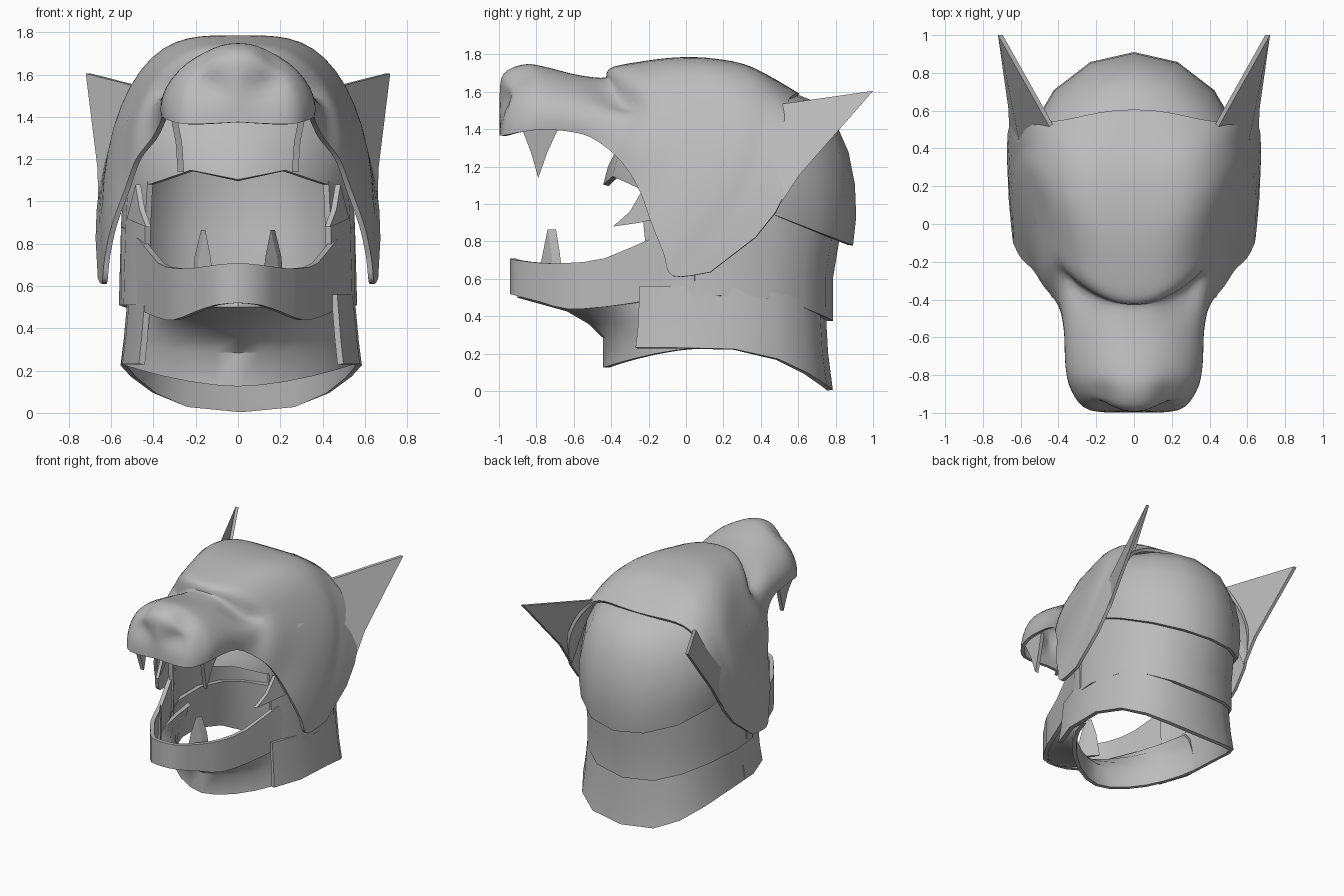
import bpy, bmesh, math
from mathutils import Vector

cube = bpy.data.objects.get("Cube")
if cube:
    bpy.data.objects.remove(cube, do_unlink=True)

steel = bpy.data.materials.new("grey_steel")
steel.use_nodes = True
GREY = (0.5, 0.5, 0.5, 1)
steel.diffuse_color = GREY
steel.node_tree.nodes["Principled BSDF"].inputs["Base Color"].default_value = GREY


def finish(name, bm, thickness=0, angle=40):
    bmesh.ops.remove_doubles(bm, verts=bm.verts, dist=0.0005)
    bmesh.ops.recalc_face_normals(bm, faces=bm.faces)
    mesh = bpy.data.meshes.new(name)
    bm.to_mesh(mesh)
    bm.free()
    mesh.materials.append(steel)
    obj = bpy.data.objects.new(name, mesh)
    bpy.context.collection.objects.link(obj)
    bpy.ops.object.select_all(action="DESELECT")
    obj.select_set(True)
    bpy.context.view_layer.objects.active = obj
    if thickness:
        mod = obj.modifiers.new("plate", "SOLIDIFY")
        mod.thickness = thickness
        mod.offset = 0
        bpy.ops.object.modifier_apply(modifier="plate")
    bpy.ops.object.shade_smooth_by_angle(angle=math.radians(angle))


def sheet(name, rows, thickness=0.03, angle=40):
    """Plate lofted through rows of points."""
    bm = bmesh.new()
    grid = [[bm.verts.new(p) for p in row] for row in rows]
    for r, s in zip(grid, grid[1:]):
        for i in range(len(r) - 1):
            bm.faces.new((r[i], r[i + 1], s[i + 1], s[i]))
    finish(name, bm, thickness, angle)


def prism(name, points, offset):
    """Flat polygon extruded along an offset."""
    bm = bmesh.new()
    face = bm.faces.new([bm.verts.new(p) for p in points])
    new = bmesh.ops.extrude_face_region(bm, geom=[face])["geom"]
    moved = [v for v in new if isinstance(v, bmesh.types.BMVert)]
    bmesh.ops.translate(bm, verts=moved, vec=offset)
    finish(name, bm, angle=20)


def spline(rows, steps):
    """Catmull-Rom through the rows."""
    out = []
    for i in range(len(rows) - 1):
        a, b, c, d = (rows[min(max(j, 0), len(rows) - 1)] for j in range(i - 1, i + 3))
        for k in range(steps):
            t = k / steps
            out.append([q + t / 2 * (r - p + t * (2 * p - 5 * q + 4 * r - s + t * (3 * (q - r) + s - p)))
                        for p, q, r, s in zip(a, b, c, d)])
    return out + [list(rows[-1])]


# Beast mask: crown y, crown z, half width, lower edge y, lower edge z, squareness, back sweep, socket
STATIONS = [
    (-.985, 1.59, 0, -.985, 1.375, 2.2, 0, 0), (-.965, 1.69, .24, -.975, 1.365, 2.2, 0, 0),
    (-.86, 1.735, .335, -.88, 1.385, 2.3, 0, 0), (-.75, 1.72, .365, -.75, 1.40, 2.4, 0, 0),
    (-.58, 1.685, .375, -.55, 1.375, 2.6, .5, .2), (-.43, 1.70, .415, -.42, 1.30, 2.8, 1.2, 1),
    (-.40, 1.715, .495, -.32, 1.20, 3, 1.4, 0), (-.27, 1.745, .55, -.24, 1.06, 3.4, 1.3, 0),
    (-.05, 1.772, .615, -.18, .89, 3.8, 1, 0), (.15, 1.765, .65, -.12, .74, 4, .6, 0),
    (.35, 1.72, .665, -.07, .615, 4.2, .2, 0), (.60, 1.58, .685, .13, .635, 5, -.5, 0)]


def bump(p, centre, size):
    return math.exp(-((p - Vector(centre)).length / size) ** 2)


def mask_point(station, t):
    yt, zt, w, yb, zb, n, sweep, socket = station
    side = 1 if t >= 0 else -1
    t = abs(t)
    a = math.pi / 2 * (3 * t * t - 2 * t ** 3)
    h = max(math.cos(a), 0) ** (2 / n)
    x = max(w, 0) * math.sin(a) ** (2 / n) * (1 - .05 * (1 - h) ** 3) * (1 - .23 * h * h)
    reach = min(1, h * 1.5) if sweep > 0 else h ** 6
    y = yb + (yt - yb) * (1 - (1 - h) ** 3.3) + sweep * x * x * reach
    p = Vector((x, y, zb + (zt - zb) * h))
    # eye sockets below the brow
    depth = .035 + .06 * math.exp(-((x - .26) / .12) ** 2)
    p.z -= socket * depth * min(max((p.z - 1.45) / .12, 0), 1)
    # nostrils
    p.y += .05 * bump(p, (.15, -.98, 1.56), .08)
    p.z -= .03 * bump(p, (.17, -.90, 1.68), .07)
    p.x *= side
    return p


HALF = 16
sheet("beast_mask", [[mask_point(s, i / HALF) for i in range(-HALF, HALF + 1)]
                     for s in spline(STATIONS, 4)], .025, 50)


def band(name, rows, reach, n, front=1, tuck=1, shift=0, count=12):
    """Curved lame. Rows: depth radius, half width, side z, middle z, curve power."""
    out = []
    for ry, rx, z_side, z_mid, power in rows:
        row = []
        for i in range(count + 1):
            a = math.radians(reach) * (2 * i / count - 1)
            s, c = math.sin(a), math.cos(a)
            if c > 0:
                s, c = math.copysign(abs(s) ** (2 / n), s), c ** (2 / n)
            else:
                c *= tuck
            z = z_side + (z_mid - z_side) * max(c, 0) ** power
            row.append((rx * s + shift, .1 + front * ry * c, z))
        out.append(row)
    sheet(name, out)


# Rounded inner helm, open at the face with a scalloped brow edge
dome = []
for lift, r in ((0, .975), (.18, 1), (.38, .99), (.58, .94), (.76, .84), (.89, .68), (.96, .45), (.99, .2), (1, 0)):
    row = []
    for i in range(17):
        a = math.tau * i / 16
        c = math.cos(a)
        low = 1.04 - .26 * c if c > 0 else 1.04 - .06 * c
        if c < -.72:
            low += .05 * math.sin(4 * a) ** 2
        z = low + (1.63 - low) * lift
        lean = 1 - .35 * lift * max(-c, 0)
        row.append((.585 * r * math.sin(a), .225 + .67 * r * c * lean, z))
    dome.append(row)
sheet("inner_helm", dome)

# Neck lames and throat guard
band("upper_neck_lame", [(.67, .55, .51, .375, 3), (.67, .545, .7, .6, 2),
                         (.71, .54, .88, .84, 2), (.72, .53, 1.06, 1.0, 2), (.71, .515, 1.16, 1.14, 2)],
     128, 2.4, tuck=.73)
band("lower_neck_lame", [(.67, .56, .23, .005, 2.4), (.645, .545, .35, .2, 2.2),
                         (.63, .525, .56, .46, 2)], 123, 2.7, shift=.015)
band("throat_guard", [(.53, .54, .23, .125, 1.7), (.53, .53, .32, .29, 1.5),
                      (.61, .51, .40, .37, 1.5), (.73, .485, .475, .44, 1.5),
                      (1.0, .45, .51, .515, 1.5)], 85, 1.7, front=-1)

# Lower jaw: x, y, top z, bottom z along one side
JAW = [(0, -.925, .71, .52), (.1, -.895, .70, .51), (.2, -.765, .685, .475), (.29, -.63, .685, .44),
       (.365, -.43, .71, .45), (.455, -.17, .82, .49), (.54, .05, .88, .54)]
jaw = spline(JAW, 2)
jaw = [(-x, y, t, b) for x, y, t, b in jaw[:0:-1]] + jaw
sheet("lower_jaw", [[(x, y, t) for x, y, t, b in jaw], [(x, y, b) for x, y, t, b in jaw]], .03)

# Ears and teeth, mirrored
for side, label in ((1, "left"), (-1, "right")):
    def at(*points):
        return [(side * x, y, z) for x, y, z in points]

    prism(label + "_ear", at((.42, .51, 1.535), (.695, 1.0, 1.605), (.64, .61, 1.16), (.635, .49, .98), (.58, .42, 1.25)),
          (side * .025, 0, 0))
    prism(label + "_upper_fang", at((.29, -.88, 1.41), (.265, -.83, 1.28), (.255, -.79, 1.14),
                                    (.265, -.74, 1.28), (.29, -.68, 1.41)), (side * .03, 0, 0))
    prism(label + "_cheek_tooth", at((.46, -.23, 1.08), (.44, -.30, .96), (.41, -.39, .88),
                                     (.46, -.25, .90), (.50, -.16, .92)), (side * .025, 0, 0))
    prism(label + "_lower_fang", at((.11, -.80, .56), (.13, -.765, .74), (.155, -.74, .865), (.185, -.72, .74), (.2, -.70, .56)),
          (side * .02, .045, 0))
